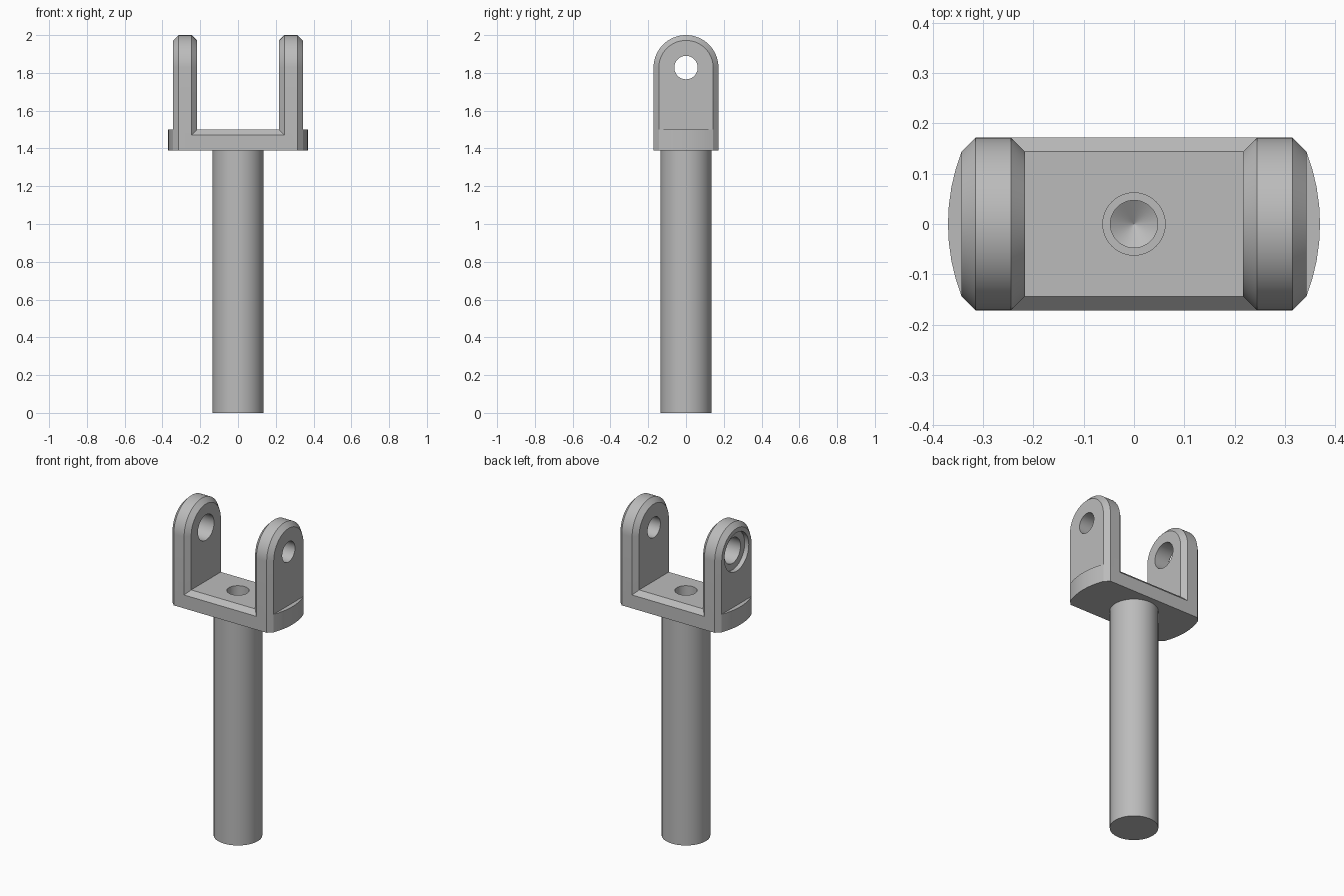
import bpy, bmesh, math
from mathutils import Matrix

cube = bpy.data.objects.get("Cube")
if cube:
    bpy.data.objects.remove(cube, do_unlink=True)

steel = bpy.data.materials.new("grey_steel")
steel.use_nodes = True
grey = (0.5, 0.5, 0.5, 1)
steel.diffuse_color = grey
steel.node_tree.nodes["Principled BSDF"].inputs["Base Color"].default_value = grey

HALF_DEPTH, CHAMFER = 0.172, 0.028
BASE, DECK, EYE = 1.39, 1.5, 1.828
ARM_IN, ARM_OUT, TIP = 0.217, 0.343, 0.37


def loft(name, rings):
    """Closed solid skinned through rings with equal point counts."""
    bm = bmesh.new()
    loops = [[bm.verts.new(p) for p in ring] for ring in rings]
    n = len(loops[0])
    for a, b in zip(loops, loops[1:]):
        for i in range(n):
            j = (i + 1) % n
            bm.faces.new((a[i], a[j], b[j], b[i]))
    bm.faces.new(loops[0])
    bm.faces.new(loops[-1])
    bmesh.ops.recalc_face_normals(bm, faces=bm.faces)
    mesh = bpy.data.meshes.new(name)
    bm.to_mesh(mesh)
    bm.free()
    mesh.materials.append(steel)
    obj = bpy.data.objects.new(name, mesh)
    bpy.context.collection.objects.link(obj)
    return obj


def circle(radius, z, count=48):
    return [(radius * math.cos(math.tau * i / count),
             radius * math.sin(math.tau * i / count), z) for i in range(count)]


def rod(name, sections):
    """Round solid about z from (radius, z) sections."""
    return loft(name, [circle(r, z) for r, z in sections])


def cross_pin(name, radius, x0, x1):
    """Cylinder along x through the eye of an arm."""
    pin = rod(name, [(radius, x0), (radius, x1)])
    pin.data.transform(Matrix.Translation((0, 0, EYE)) @ Matrix.Rotation(math.pi / 2, 4, 'Y'))
    return pin


def combine(target, others, operation):
    for other in others:
        mod = target.modifiers.new("combine", 'BOOLEAN')
        mod.operation, mod.object, mod.solver = operation, other, 'EXACT'
        other.hide_render = True
    graph = bpy.context.evaluated_depsgraph_get()
    mesh = bpy.data.meshes.new_from_object(target.evaluated_get(graph))
    target.modifiers.clear()
    target.data = mesh


def arm_ring(x, r):
    """Round-topped arm outline."""
    arch = [(x, r * math.cos(math.pi * i / 32), EYE + r * math.sin(math.pi * i / 32))
            for i in range(33)]
    return arch + [(x, -r, BASE), (x, r, BASE)]


def arm(side):
    small = HALF_DEPTH - CHAMFER
    steps = [(ARM_IN, small), (ARM_IN + CHAMFER, HALF_DEPTH),
             (ARM_OUT - CHAMFER, HALF_DEPTH), (ARM_OUT, small)]
    return loft("arm", [arm_ring(side * x, r) for x, r in steps])


def end_cap(side):
    """Bowed end of the base plate."""
    half, bulge = HALF_DEPTH - CHAMFER, TIP - ARM_OUT
    radius = (half ** 2 + bulge ** 2) / (2 * bulge)
    sweep = math.asin(half / radius)
    angles = [sweep * (i / 4 - 1) for i in range(9)]
    outline = [(TIP - radius + radius * math.cos(a), radius * math.sin(a)) for a in angles]
    outline += [(0.3, half), (0.3, -half)]
    return loft("end_cap", [[(side * x, y, z) for x, y in outline] for z in (BASE, DECK)])


# Base plate with chamfered long edges
d, c = HALF_DEPTH, CHAMFER
section = [(-d, BASE), (d, BASE), (d, DECK - c), (d - c, DECK), (c - d, DECK), (-d, DECK - c)]
fork = loft("fork_bracket", [[(x, y, z) for y, z in section] for x in (-0.28, 0.28)])

# Arms and bowed ends
parts = [make(side) for side in (-1, 1) for make in (arm, end_cap)]
combine(fork, parts, 'UNION')

# Shaft
shaft = rod("shaft", [(0.135, 0), (0.135, BASE)])

# Pin holes, with a wider counterbored one on the right arm, and the stepped centre bore
bore = rod("centre_bore", [(0.0005, 1.16), (0.047, 1.19), (0.047, BASE - 0.001),
                           (0.062, BASE - 0.001), (0.062, DECK + 0.1)])
holes = [cross_pin("left_pin_hole", 0.062, 0.1, 0.5),
         cross_pin("right_pin_hole", 0.078, -0.5, -0.1),
         cross_pin("right_counterbore", 0.118, -0.5, -ARM_OUT + 0.028)]
combine(fork, holes + [bore], 'DIFFERENCE')
combine(shaft, [bore], 'DIFFERENCE')

for helper in parts + holes + [bore]:
    bpy.data.objects.remove(helper, do_unlink=True)

# Smooth round surfaces, crisp edges
bpy.ops.object.select_all(action='DESELECT')
for obj in (fork, shaft):
    obj.select_set(True)
    bpy.context.view_layer.objects.active = obj
bpy.ops.object.shade_smooth_by_angle(angle=math.radians(25))
